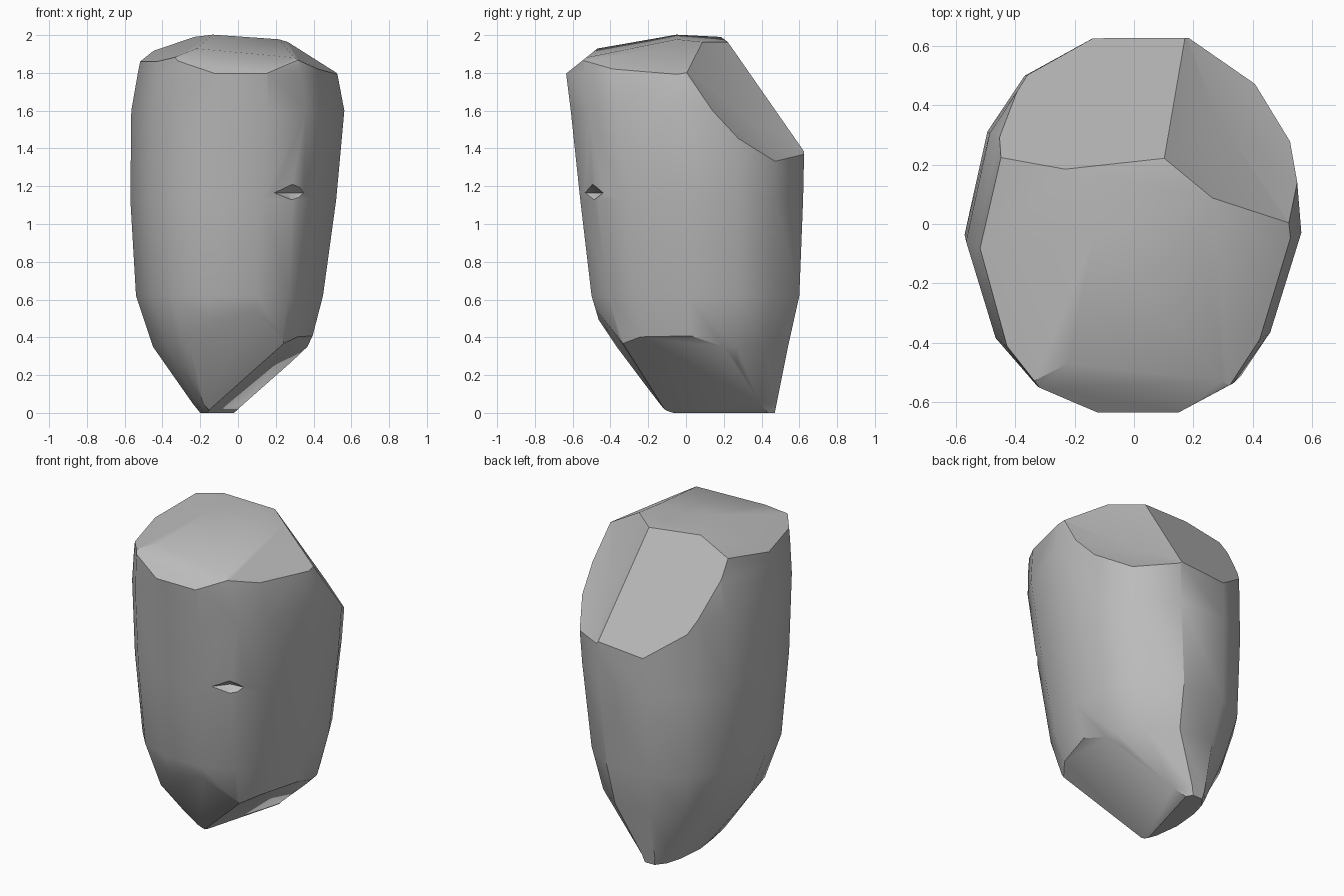
import bpy
import bmesh
from mathutils import Vector, Matrix

if "Cube" in bpy.data.objects:
    bpy.data.objects.remove(bpy.data.objects["Cube"], do_unlink=True)

stone = bpy.data.materials.new("grey stone")
stone.use_nodes = True
grey = (0.5, 0.5, 0.5, 1)
stone.diffuse_color = grey
stone.node_tree.nodes["Principled BSDF"].inputs["Base Color"].default_value = grey


def make_object(name, bm):
    mesh = bpy.data.meshes.new(name)
    bm.to_mesh(mesh)
    bm.free()
    obj = bpy.data.objects.new(name, mesh)
    bpy.context.collection.objects.link(obj)
    mesh.materials.append(stone)
    return obj


def slice_off(bm, point, normal):
    """Cut away everything beyond a plane and cap the opening."""
    geom = bm.verts[:] + bm.edges[:] + bm.faces[:]
    cut = bmesh.ops.bisect_plane(bm, geom=geom, dist=0.0005, plane_co=point,
                                 plane_no=normal, clear_outer=True)
    rim = [e for e in cut["geom_cut"] if isinstance(e, bmesh.types.BMEdge)]
    return bmesh.ops.holes_fill(bm, edges=rim, sides=0)["faces"]


# Boulder body: one irregular outline lofted through fitted levels
outline = [(-.13, .63), (.2, .63), (.43, .47), (.54, .27), (.565, -.04),
           (.46, -.38), (.36, -.53), (.16, -.63), (-.13, -.63), (-.35, -.54),
           (-.47, -.4), (-.57, -.07), (-.49, .3), (-.36, .5)]
# height, left x, right x, front y, back y
levels = [(0, -.2, .03, -.12, .47), (.05, -.24, .07, -.2, .48),
          (.35, -.45, .38, -.42, .54), (.62, -.54, .45, -.5, .6),
          (1.13, -.57, .52, -.56, .62), (1.6, -.565, .563, -.61, .63),
          (1.8, -.53, .525, -.635, .62), (2.1, -.47, .45, -.66, .6)]

bm = bmesh.new()
rings = []
for z, x0, x1, y0, y1 in levels:
    rings.append([bm.verts.new((x0 + (x + .57) / 1.135 * (x1 - x0),
                                y0 + (y + .63) / 1.26 * (y1 - y0), z))
                  for x, y in outline])
for low, high in zip(rings, rings[1:]):
    for i in range(len(outline)):
        bm.faces.new((low[i - 1], low[i], high[i], high[i - 1]))
bm.faces.new(rings[0])
bm.faces.new(rings[-1])
bmesh.ops.recalc_face_normals(bm, faces=bm.faces[:])

# Crown, back slope and underside chips
crown = Vector((-.1, -.05, 2))
chips = [
    (crown, (.07, -.19, 1)),
    (crown, (.07, .08, 1)),
    ((-.14, -.05, 2), (-.36, -.1, 1)),
    ((.23, -.05, 1.97), (.6, -.1, 1)),
    ((0, -.48, 1.92), (0, -.8, 1)),
    ((.1, .21, 1.98), (-.08, 1.45, 1)),
    ((-.15, -.1, 0), (.05, -.53, -.39)),
    ((-.17, -.1, 0), (.201, -.056, -.261)),
]
for point, normal in chips:
    slice_off(bm, point, normal)

# Hollowed chip on the back corner
scar = slice_off(bm, (.1, .21, 1.98), (.202, .244, .194))
hub = bmesh.ops.poke(bm, faces=scar)["verts"]
for v in hub:
    v.co = (.28, .36, 1.53)
bmesh.ops.recalc_face_normals(bm, faces=bm.faces[:])
boulder = make_object("boulder", bm)

# Small notch in the front face
bm = bmesh.new()
bmesh.ops.create_uvsphere(bm, u_segments=4, v_segments=2, radius=1)
place = (Matrix.Translation((.29, -.5, 1.165)) @ Matrix.Rotation(.5, 4, "Z")
         @ Matrix.Diagonal((.14, .06, .05, 1)))
bmesh.ops.transform(bm, matrix=place, verts=bm.verts[:])
notch = make_object("notch_cutter", bm)
notch.hide_render = True
notch.hide_viewport = True
cut = boulder.modifiers.new("notch", "BOOLEAN")
cut.object = notch
cut.operation = "DIFFERENCE"
cut.solver = "EXACT"

# Soft weathered shading with crisp chip edges
bpy.ops.object.select_all(action="DESELECT")
boulder.select_set(True)
bpy.context.view_layer.objects.active = boulder
bpy.ops.object.modifier_apply(modifier="notch")
bpy.data.objects.remove(notch, do_unlink=True)
bpy.ops.object.shade_smooth_by_angle(angle=.6)
